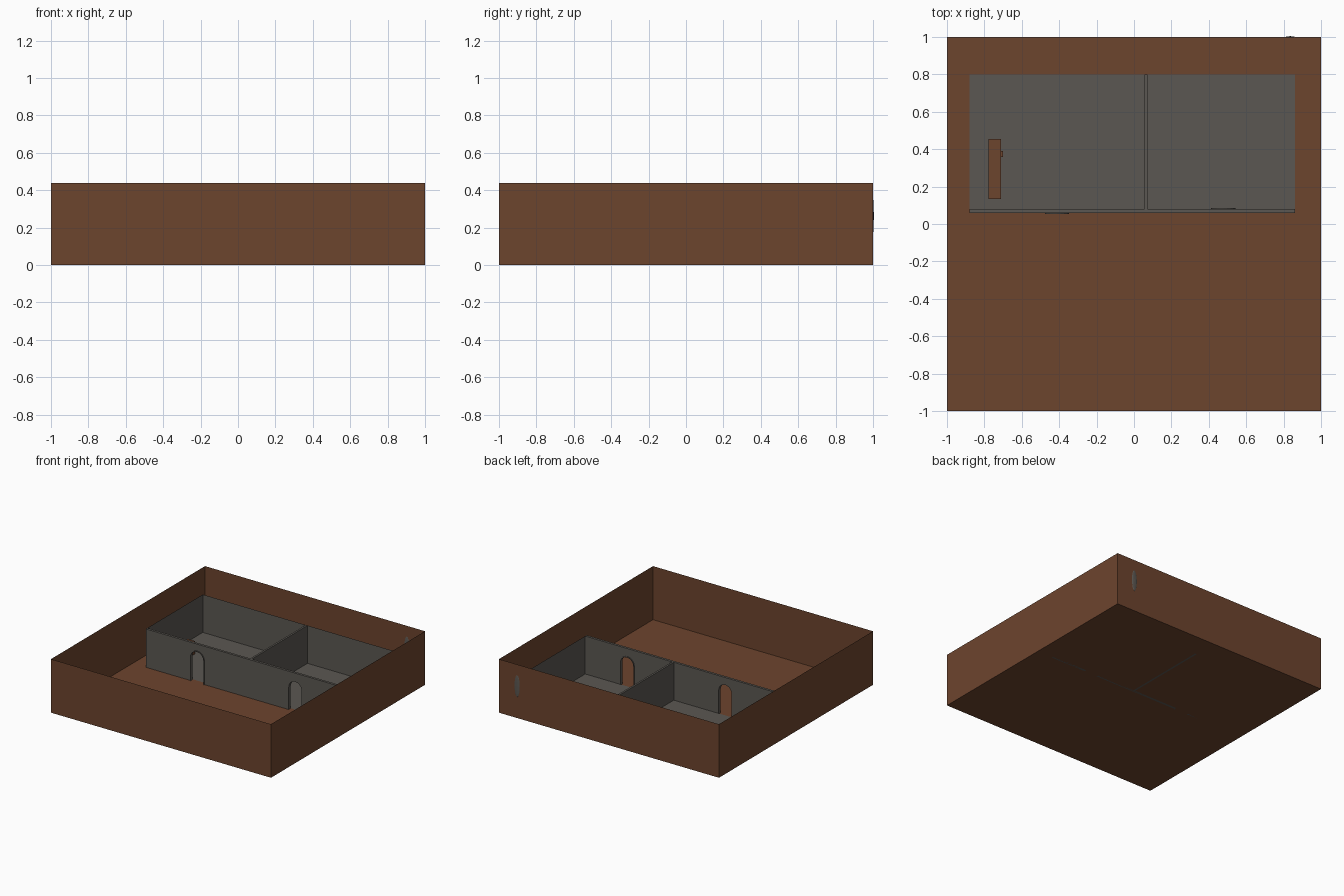
import bpy, bmesh, math
from mathutils import Matrix

if "Cube" in bpy.data.objects:
    bpy.data.objects.remove(bpy.data.objects["Cube"])


def material(name, rgb):
    m = bpy.data.materials.new(name)
    m.diffuse_color = (*rgb, 1)
    m.use_nodes = True
    m.node_tree.nodes["Principled BSDF"].inputs["Base Color"].default_value = m.diffuse_color
    return m


BROWN = material("earth_brown", (0.152, 0.058, 0.027))
GRAY = material("stone_gray", (0.104, 0.096, 0.084))


def finish(name, bm, mat, recalc=True):
    if recalc:
        bmesh.ops.recalc_face_normals(bm, faces=bm.faces)
    me = bpy.data.meshes.new(name)
    bm.to_mesh(me)
    bm.free()
    me.materials.append(mat)
    ob = bpy.data.objects.new(name, me)
    bpy.context.collection.objects.link(ob)
    return ob


def box(name, x0, x1, y0, y1, z0, z1, mat, drop=()):
    """Box from its limits; faces pointing along a dropped direction are removed."""
    bm = bmesh.new()
    bmesh.ops.create_cube(bm, size=1)
    for v in bm.verts:
        v.co.x = x0 if v.co.x < 0 else x1
        v.co.y = y0 if v.co.y < 0 else y1
        v.co.z = z0 if v.co.z < 0 else z1
    bm.normal_update()
    gone = [f for f in bm.faces
            if any(sum(a * b for a, b in zip(f.normal, d)) > 0.9 for d in drop)]
    bmesh.ops.delete(bm, geom=gone, context='FACES')
    return finish(name, bm, mat, recalc=False)


def arch(cx, width, top, n=10):
    """Door outline from bottom left, over the arch, to bottom right."""
    r = width / 2
    pts = [(cx - r, 0)]
    pts += [(cx - r * math.cos(math.pi * i / n), top - r + r * math.sin(math.pi * i / n))
            for i in range(n + 1)]
    return pts + [(cx + r, 0)]


X0, X1, Y0, Y1, H = -0.88, 0.86, 0.06, 0.80, 0.315
DOORS = [(-0.412, 0.13, 0.26, 0.054, 0.08), (0.478, 0.13, 0.25, 0.06, 0.086)]
UP = (0, 0, 1)

# Open outer box of thin sheets
box("outer_box", -1, 1, -1, 1, 0, 0.44, BROWN, [UP])

# Room floor with side and back walls
box("room_shell", X0, X1, Y0 + 0.02, Y1, 0.004, H, GRAY, [UP, (0, -1, 0)])

# Front wall with two arched doorways
bm = bmesh.new()
outline = [(X0, 0)]
for cx, w, top, _, _ in DOORS:
    outline += arch(cx, w, top)
outline += [(X1, 0), (X1, H), (X0, H)]
face = bm.faces.new([bm.verts.new((x, Y0, z)) for x, z in outline])
ext = bmesh.ops.extrude_face_region(bm, geom=[face], use_keep_orig=True)
for g in ext["geom"]:
    if isinstance(g, bmesh.types.BMVert):
        g.co.y = Y0 + 0.02
finish("front_wall", bm, GRAY)

# Thin linings around the doorways
for i, (cx, w, top, y0, y1) in enumerate(DOORS):
    bm = bmesh.new()
    outer, inner = arch(cx, w, top), arch(cx, w - 0.012, top - 0.006)
    loop = outer + inner[::-1]
    n = len(outer)
    a = [bm.verts.new((x, y0, z)) for x, z in loop]
    b = [bm.verts.new((x, y1, z)) for x, z in loop]
    for k in range(len(loop)):
        j = (k + 1) % len(loop)
        bm.faces.new((a[k], a[j], b[j], b[k]))
    for k in range(n - 1):
        m = 2 * n - 1 - k
        bm.faces.new((a[k], a[k + 1], a[m - 1], a[m]))
        bm.faces.new((b[k], b[m], b[m - 1], b[k + 1]))
    finish(f"door_lining_{i + 1}", bm, GRAY)

# Wall dividing the two rooms
box("divider_wall", 0.055, 0.071, Y0 + 0.02, Y1, 0, H, GRAY)

# Low chest with its handle
box("chest", -0.777, -0.711, 0.133, 0.455, 0.004, 0.11, BROWN)
box("chest_handle", -0.711, -0.70, 0.357, 0.39, 0.06, 0.085, BROWN)

# Small oval piece showing through the back wall
bm = bmesh.new()
bmesh.ops.create_uvsphere(bm, u_segments=12, v_segments=8, radius=1,
                          matrix=Matrix.Translation((0.835, 1.0, 0.262))
                          @ Matrix.Diagonal((0.024, 0.004, 0.09, 1)))
finish("wall_oval", bm, GRAY)
